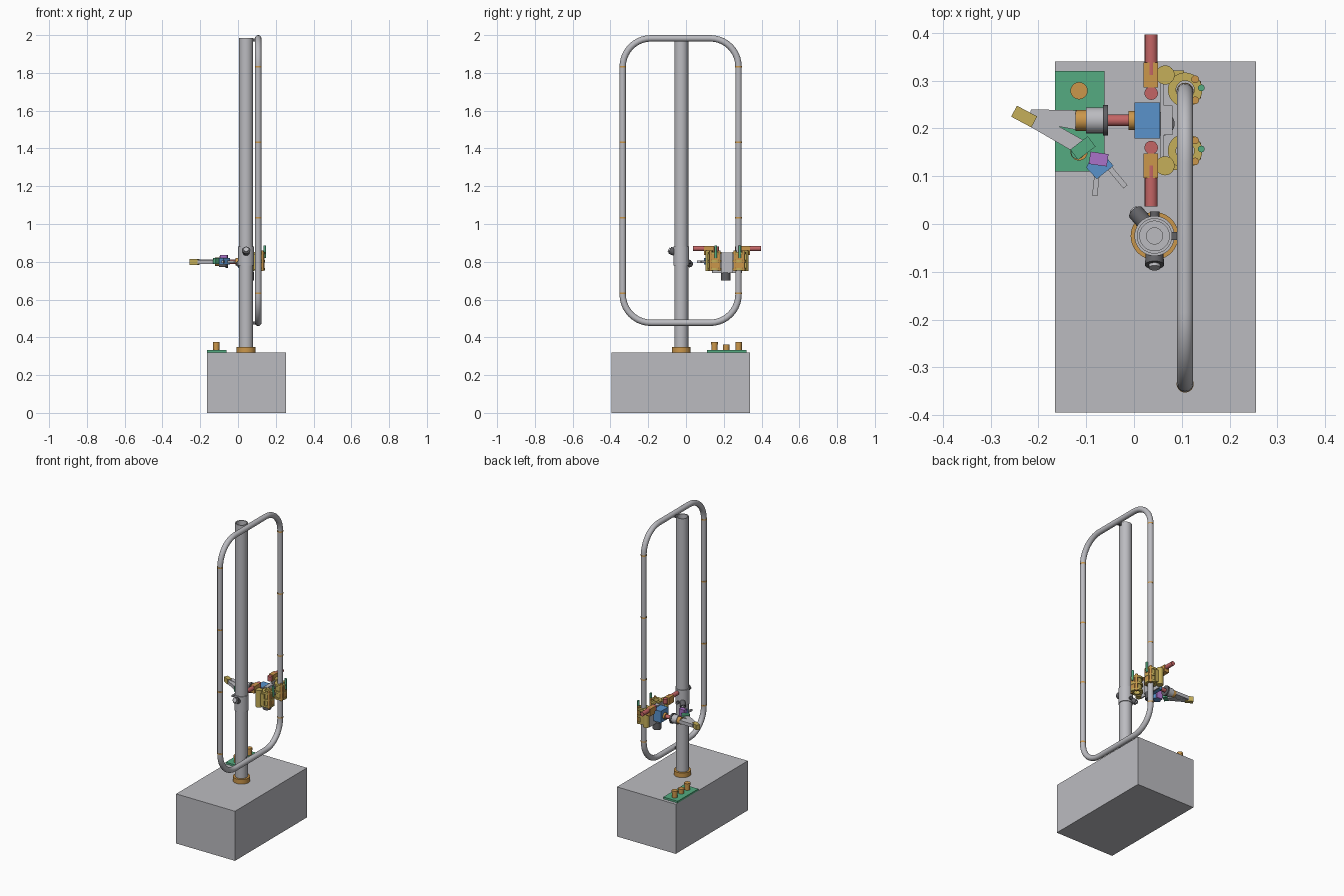
import bpy, bmesh, math
from mathutils import Vector, Matrix

cube = bpy.data.objects.get("Cube")
if cube:
    bpy.data.objects.remove(cube)


def make_mat(name, rgb):
    m = bpy.data.materials.new(name)
    m.use_nodes = True
    m.diffuse_color = (*rgb, 1)
    m.node_tree.nodes["Principled BSDF"].inputs["Base Color"].default_value = (*rgb, 1)
    return m


grey = make_mat("light grey", (0.5, 0.5, 0.53))
dark = make_mat("dark grey", (0.12, 0.12, 0.13))
orange = make_mat("orange", (0.6, 0.31, 0.07))
yellow = make_mat("yellow", (0.56, 0.43, 0.1))
red = make_mat("red", (0.55, 0.13, 0.13))
blue = make_mat("blue", (0.1, 0.29, 0.6))
green = make_mat("green", (0.09, 0.41, 0.22))
purple = make_mat("purple", (0.4, 0.17, 0.58))


def finish(name, bm, mat, smooth=True):
    bmesh.ops.recalc_face_normals(bm, faces=bm.faces)
    me = bpy.data.meshes.new(name)
    bm.to_mesh(me)
    bm.free()
    me.materials.append(mat)
    ob = bpy.data.objects.new(name, me)
    bpy.context.collection.objects.link(ob)
    if smooth:
        bpy.ops.object.select_all(action='DESELECT')
        ob.select_set(True)
        bpy.context.view_layer.objects.active = ob
        bpy.ops.object.shade_smooth_by_angle(angle=math.radians(35))
    return ob


def box(name, center, size, mat, turn=0):
    bm = bmesh.new()
    m = Matrix.Translation(center) @ Matrix.Rotation(math.radians(turn), 4, 'Z') @ Matrix.Diagonal((*size, 1))
    bmesh.ops.create_cube(bm, size=1, matrix=m)
    return finish(name, bm, mat, False)


def rod(name, a, b, r, mat, r2=None, sides=32):
    a, b = Vector(a), Vector(b)
    bm = bmesh.new()
    m = Matrix.Translation((a + b) / 2) @ (b - a).to_track_quat('Z', 'Y').to_matrix().to_4x4()
    bmesh.ops.create_cone(bm, cap_ends=True, segments=sides, radius1=r,
                          radius2=r if r2 is None else r2, depth=(b - a).length, matrix=m)
    return finish(name, bm, mat)


def lathe(name, x, y, profile, mat, steps=40):
    bm = bmesh.new()
    vs = [bm.verts.new((x + r, y, z)) for r, z in profile]
    es = [bm.edges.new(p) for p in zip(vs, vs[1:])]
    bmesh.ops.spin(bm, geom=vs + es, cent=(x, y, 0), axis=(0, 0, 1), angle=math.tau, steps=steps)
    bmesh.ops.remove_doubles(bm, verts=bm.verts, dist=1e-5)
    return finish(name, bm, mat)


def ring(name, x, y, r_in, r_out, z0, z1, mat):
    return lathe(name, x, y, [(r_in, z0), (r_out, z0), (r_out, z1), (r_in, z1), (r_in, z0)], mat)


def slab(name, outline, z0, z1, mat):
    bm = bmesh.new()
    f = bm.faces.new([bm.verts.new((x, y, z0)) for x, y in outline])
    g = bmesh.ops.extrude_face_region(bm, geom=[f])
    top = [v for v in g["geom"] if isinstance(v, bmesh.types.BMVert)]
    bmesh.ops.translate(bm, verts=top, vec=(0, 0, z1 - z0))
    return finish(name, bm, mat, False)


# Base and column
CX, CY = 0.043, -0.025
box("base_block", (0.045, -0.0275, 0.16), (0.42, 0.735, 0.32), grey)
ring("column_flange", CX, CY, 0.03, 0.05, 0.32, 0.35, orange)
lathe("column", CX, CY, [(0, 0.32), (0.037, 0.32), (0.037, 1.985), (0.031, 1.985), (0.031, 1.95),
                         (0.017, 1.95), (0.017, 1.9), (0, 1.9)], grey)
ring("column_collar", CX, CY, 0.036, 0.042, 0.78, 0.88, grey)

# Sensor heads on the collar
rod("front_sensor", (CX, -0.05, 0.845), (CX, -0.086, 0.862), 0.018, dark, 0.02)
rod("front_sensor_lens", (CX, -0.086, 0.862), (CX, -0.092, 0.865), 0.012, grey)
rod("back_sensor", (0.025, 0.0, 0.805), (0.004, 0.024, 0.785), 0.017, dark)
rod("back_sensor_lens", (0.004, 0.024, 0.785), (0.0, 0.029, 0.781), 0.01, grey)
rod("collar_knob", (CX, 0.0, 0.8), (CX, 0.026, 0.8), 0.01, dark)

# Rounded rail loop swept around its centreline
RX, Y0, Y1, Z0, Z1, BEND, TUBE = 0.107, -0.335, 0.278, 0.477, 1.983, 0.15, 0.017
path = []
for i, (sy, sz) in enumerate([(1, 1), (-1, 1), (-1, -1), (1, -1)]):
    cy = Y1 - BEND if sy > 0 else Y0 + BEND
    cz = Z1 - BEND if sz > 0 else Z0 + BEND
    for k in range(11):
        a = math.radians(90 * i + 9 * k)
        path.append((cy, cz, a))
bm = bmesh.new()
loops = []
for cy, cz, a in path:
    loop = []
    for s in range(24):
        t = math.tau * s / 24
        d = BEND + TUBE * math.cos(t)
        loop.append(bm.verts.new((RX + TUBE * math.sin(t), cy + d * math.cos(a), cz + d * math.sin(a))))
    loops.append(loop)
for i, lo in enumerate(loops):
    nx = loops[(i + 1) % len(loops)]
    for s in range(24):
        t = (s + 1) % 24
        bm.faces.new((lo[s], lo[t], nx[t], nx[s]))
finish("rail_loop", bm, grey)

# Joint bands and brackets of the rail
for y in (Y0, Y1):
    for k in range(4):
        z = 0.633 + 0.4 * k
        ring("rail_joint", RX, y, 0.016, 0.0178, z - 0.004, z + 0.004, orange)
for z in (Z0, Z1 - 0.01):
    box("rail_bracket", (0.087, CY, z), (0.026, 0.016, 0.016), dark)

# Carriage: plate, drive and two mirrored roller clamps
MID = 0.217
box("carriage_plate", (0.059, MID, 0.795), (0.008, 0.16, 0.11), grey)
box("carriage_front_plate", (0.072, MID, 0.795), (0.018, 0.062, 0.11), grey)
box("drive_motor", (0.0275, MID, 0.805), (0.053, 0.075, 0.075), blue)
rod("lower_motor", (0.06, 0.21, 0.745), (0.06, 0.21, 0.7), 0.025, dark)
for side in (-1, 1):
    y = MID + side * 0.064
    ring("clamp_shell", RX, y, 0.019, 0.029, 0.755, 0.85, yellow)
    for z in (0.755, 0.797, 0.84):
        ring("clamp_flange", RX, y, 0.019, 0.036, z, z + 0.012, yellow)
    for dy in (-0.022, 0.022):
        rod("clamp_roller", (0.128, y + dy, 0.75), (0.128, y + dy, 0.86), 0.008, orange, sides=16)
    box("clamp_cover", (0.136, y, 0.802), (0.008, 0.036, 0.09), orange)
    rod("clamp_pin", (0.141, y + 0.004, 0.82), (0.141, y + 0.004, 0.887), 0.007, green, sides=16)
    yo = MID + side * 0.095
    rod("gear_case", (0.065, yo, 0.75), (0.065, yo, 0.86), 0.02, yellow)
    box("clamp_arm", (0.08, yo, 0.8), (0.05, 0.018, 0.08), yellow)
    box("motor_mount", (0.035, yo, 0.86), (0.031, 0.052, 0.046), orange)
    rod("motor_barrel", (0.036, yo, 0.87), (0.036, MID + side * 0.18, 0.87), 0.0135, red)
    rod("motor_cap", (0.036, MID + side * 0.057, 0.85), (0.036, MID + side * 0.057, 0.88), 0.014, red)

# Arm shoulder along -x
for name, x0, x1, r, m in [("shoulder_hub", 0.002, -0.012, 0.02, orange),
                           ("shoulder_shaft", 0.0, -0.056, 0.012, red),
                           ("shoulder_disc", -0.054, -0.065, 0.032, dark),
                           ("shoulder_body", -0.065, -0.1, 0.027, grey),
                           ("shoulder_cap", -0.1, -0.122, 0.022, orange)]:
    rod(name, (x0, MID, 0.8), (x1, MID, 0.8), r, m)

# Folded arm links, wrist and gripper
slab("upper_link", [(-0.12, 0.197), (-0.12, 0.238), (-0.215, 0.24), (-0.225, 0.217)], 0.79, 0.812, grey)
slab("fore_link", [(-0.215, 0.237), (-0.228, 0.21), (-0.128, 0.152), (-0.105, 0.175)], 0.788, 0.81, grey)
box("elbow", (-0.23, 0.225, 0.8), (0.048, 0.026, 0.032), yellow, -28)
box("wrist", (-0.107, 0.159, 0.803), (0.046, 0.027, 0.032), green, 37)
rod("wrist_cap", (-0.118, 0.15, 0.79), (-0.118, 0.15, 0.814), 0.014, green)
box("wrist_joint", (-0.074, 0.136, 0.81), (0.038, 0.026, 0.05), purple, -8)
slab("gripper_body", [(-0.1, 0.118), (-0.078, 0.094), (-0.043, 0.122), (-0.06, 0.142), (-0.09, 0.138)],
     0.785, 0.82, blue)
box("gripper_finger", (-0.08, 0.08, 0.8), (0.011, 0.042, 0.012), grey, -6)
box("gripper_finger", (-0.034, 0.097, 0.8), (0.011, 0.05, 0.012), grey, 40)

# Control panel with knobs on the base
box("control_panel", (-0.1135, 0.215, 0.326), (0.103, 0.21, 0.012), green)
for y, top in ((0.151, 0.375), (0.213, 0.363), (0.279, 0.375)):
    rod("panel_knob", (-0.115, y, 0.33), (-0.115, y, top), 0.0165, orange)
    rod("panel_knob_rim", (-0.115, y, top - 0.014), (-0.115, y, top), 0.018, orange)
